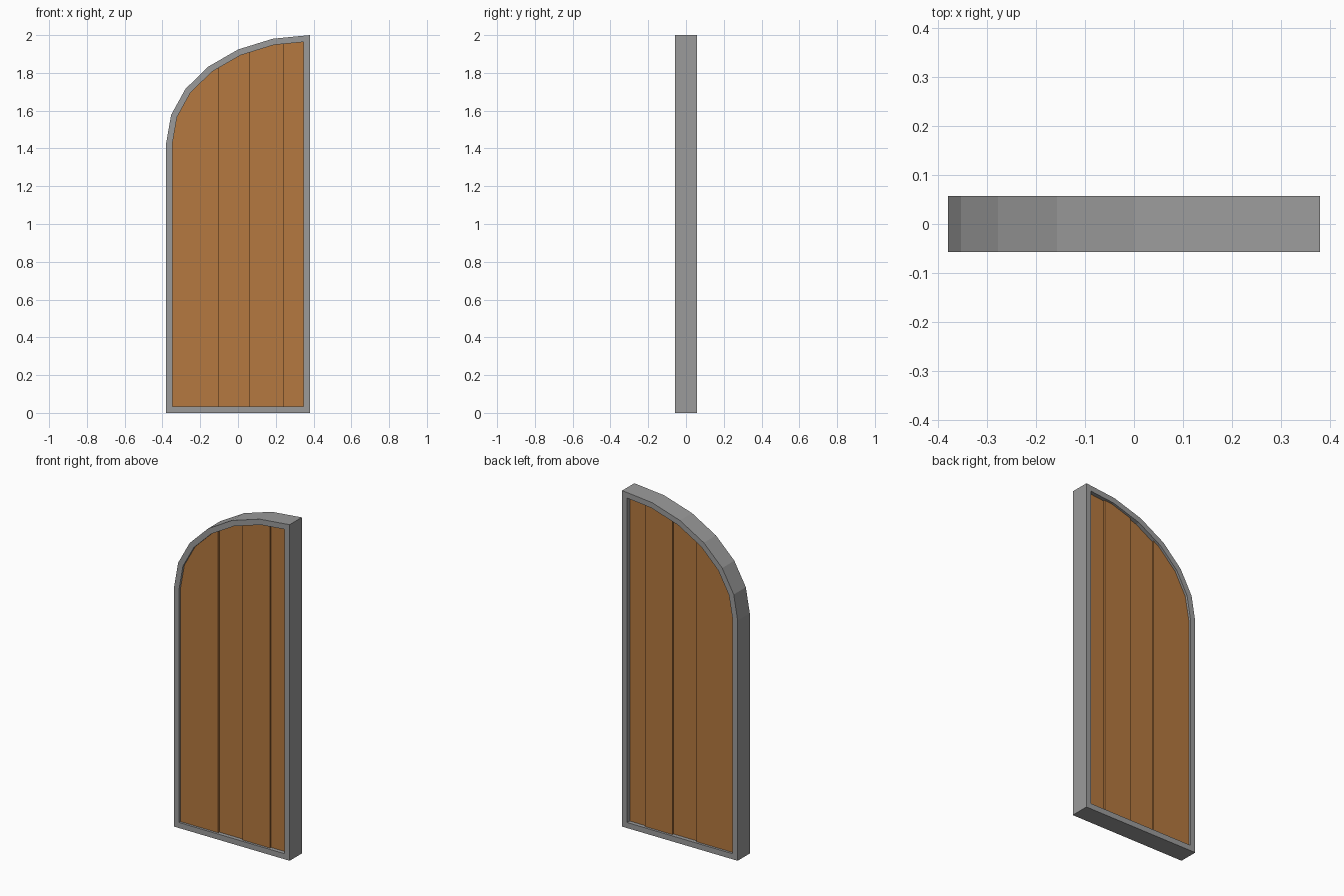
import bpy, bmesh, math
from mathutils import Vector

cube = bpy.data.objects.get("Cube")
if cube:
    bpy.data.objects.remove(cube)

W, H, SPRING = 0.38, 2.0, 1.43     # half width, height, start of the arch
DEPTH, RIM = 0.057, 0.033          # half depth and border width of the frame


def material(name, color):
    m = bpy.data.materials.new(name)
    m.use_nodes = True
    m.diffuse_color = color
    m.node_tree.nodes["Principled BSDF"].inputs["Base Color"].default_value = color
    return m


metal = material("grey metal", (0.33, 0.33, 0.33, 1))
wood = material("brown wood", (0.46, 0.19, 0.05, 1))


def finish(bm, name, mat):
    bmesh.ops.recalc_face_normals(bm, faces=bm.faces)
    mesh = bpy.data.meshes.new(name)
    bm.to_mesh(mesh)
    bm.free()
    mesh.materials.append(mat)
    obj = bpy.data.objects.new(name, mesh)
    bpy.context.collection.objects.link(obj)
    return obj


def inset(points, d):
    """Offset a counter-clockwise outline inwards with mitred corners."""
    result = []
    for i, p in enumerate(points):
        a = (p - points[i - 1]).normalized()
        b = (points[(i + 1) % len(points)] - p).normalized()
        na, nb = Vector((-a.y, a.x)), Vector((-b.y, b.x))
        result.append(p + (na + nb) * d / (1 + na.dot(nb)))
    return result


# Half-arch outline: straight hinge side, elliptical top
outer = [Vector((-W, 0)), Vector((W, 0))]
for i in range(6, -1, -1):
    t = math.radians(15 * i)
    outer.append(Vector((W - 2 * W * math.cos(t), SPRING + (H - SPRING) * math.sin(t))))
inner = inset(outer, RIM)

# Frame: closed ring with a rectangular section
bm = bmesh.new()
loops = [[bm.verts.new((p.x, y, p.y)) for p in pts]
         for pts, y in ((outer, -DEPTH), (outer, DEPTH), (inner, DEPTH), (inner, -DEPTH))]
n = len(outer)
for k in range(4):
    a, b = loops[k], loops[(k + 1) % 4]
    for i in range(n):
        j = (i + 1) % n
        bm.faces.new((a[i], a[j], b[j], b[i]))
finish(bm, "door_frame", metal)


# Planks: vertical slices of the inner outline, alternating in thickness
def plank(name, x0, x1, half):
    bm = bmesh.new()
    bm.faces.new([bm.verts.new((p.x, -half, p.y)) for p in inner])
    for x, side in ((x0, -1), (x1, 1)):
        bmesh.ops.bisect_plane(bm, geom=bm.verts[:] + bm.edges[:] + bm.faces[:],
                               plane_co=(x, 0, 0), plane_no=(side, 0, 0),
                               clear_outer=True)
    ext = bmesh.ops.extrude_face_region(bm, geom=bm.faces[:], use_keep_orig=True)
    moved = [g for g in ext["geom"] if isinstance(g, bmesh.types.BMVert)]
    bmesh.ops.translate(bm, verts=moved, vec=(0, 2 * half, 0))
    finish(bm, name, wood)


cuts = [-W, -0.10, 0.06, 0.24, W]
for i in range(4):
    plank(f"plank_{i + 1}", cuts[i], cuts[i + 1], 0.033 if i % 2 else 0.043)
